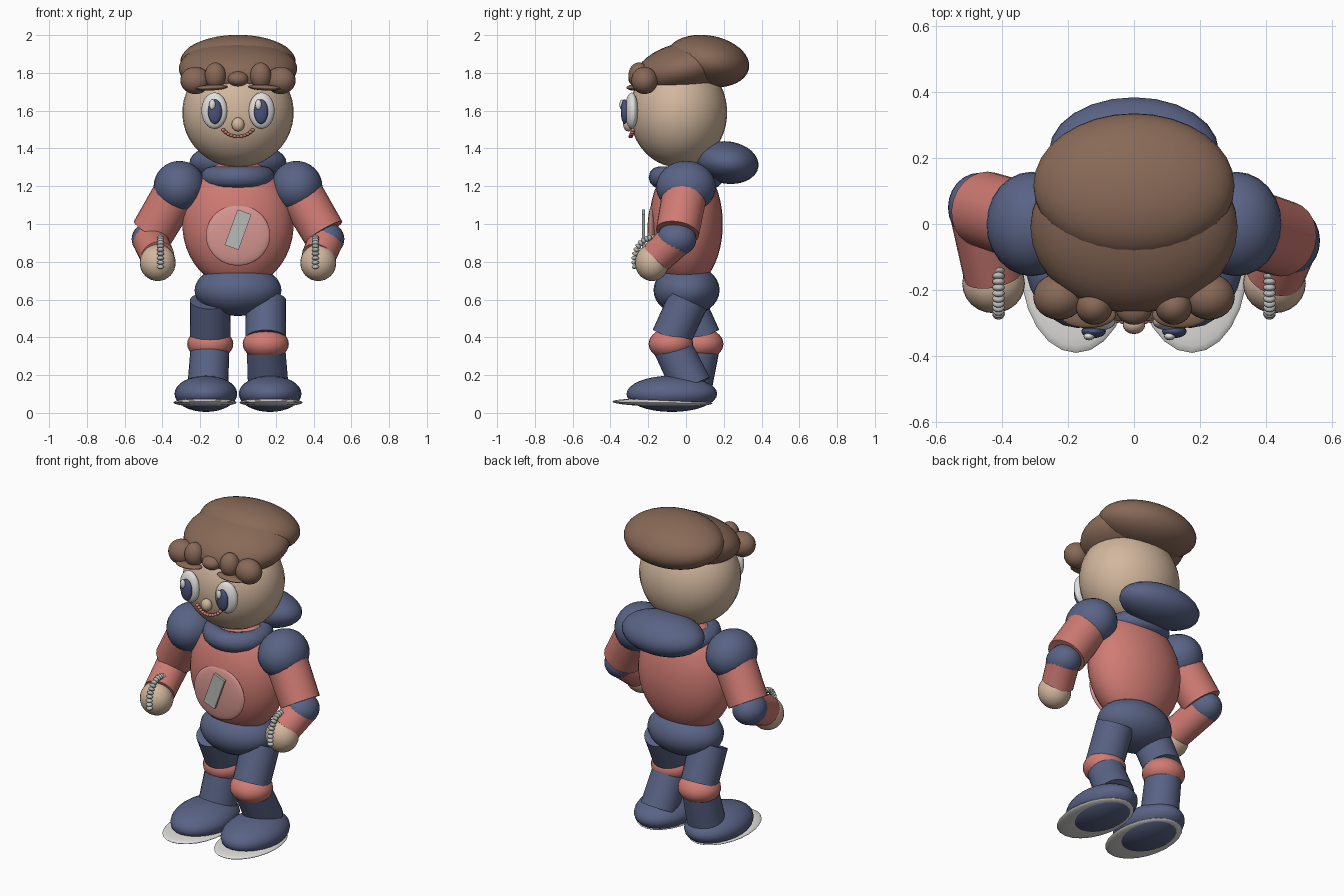
import bpy, bmesh, math
from mathutils import Vector, Matrix, Euler

if "Cube" in bpy.data.objects:
    bpy.data.objects.remove(bpy.data.objects["Cube"])


def mat(name, r, g, b):
    m = bpy.data.materials.new(name)
    lin = lambda c: ((c / 255 + 0.055) / 1.055) ** 2.4
    m.diffuse_color = (lin(r), lin(g), lin(b), 1)
    m.use_nodes = True
    m.node_tree.nodes["Principled BSDF"].inputs["Base Color"].default_value = m.diffuse_color
    return m


SKIN = mat("skin", 210, 183, 158)
HAIR = mat("brown hair", 136, 105, 87)
BLUE = mat("slate blue", 89, 99, 133)
RED = mat("coral red", 207, 123, 115)
PINK = mat("pale pink", 214, 150, 144)
WHITE = mat("off white", 224, 223, 220)
IRIS = mat("iris blue", 74, 83, 124)
SILVER = mat("silver", 186, 186, 183)


def finish(name, bm, m):
    me = bpy.data.meshes.new(name)
    bm.to_mesh(me)
    bm.free()
    me.materials.append(m)
    ob = bpy.data.objects.new(name, me)
    bpy.context.collection.objects.link(ob)
    return ob


def placed(loc, r, rot=(0, 0, 0)):
    e = Euler([math.radians(a) for a in rot])
    return Matrix.LocRotScale(Vector(loc), e, Vector(r))


def ball(name, loc, r, m, rot=(0, 0, 0), seg=24):
    bm = bmesh.new()
    bmesh.ops.create_uvsphere(bm, u_segments=seg, v_segments=seg * 2 // 3,
                              radius=1, matrix=placed(loc, r, rot))
    return finish(name, bm, m)


def tube(name, a, b, r1, r2, m):
    a, b = Vector(a), Vector(b)
    q = (b - a).to_track_quat('Z', 'Y')
    bm = bmesh.new()
    bmesh.ops.create_cone(bm, cap_ends=True, segments=24, radius1=r1, radius2=r2,
                          depth=(b - a).length,
                          matrix=Matrix.LocRotScale((a + b) / 2, q, None))
    return finish(name, bm, m)


def beads(name, points, r, m):
    bm = bmesh.new()
    for p, rot in points:
        bmesh.ops.create_uvsphere(bm, u_segments=12, v_segments=8, radius=1,
                                  matrix=placed(p, r, rot))
    return finish(name, bm, m)


# Body
ball("torso", (0, 0, 1.0), (0.295, 0.195, 0.34), RED, seg=32)
ball("pelvis", (0, 0.003, 0.65), (0.23, 0.175, 0.137), BLUE)
ball("belly_patch", (0, -0.18, 0.94), (0.17, 0.025, 0.16), PINK, seg=32)
bm = bmesh.new()
bmesh.ops.create_cube(bm, size=1, matrix=placed((0, -0.225, 0.97), (0.078, 0.016, 0.2), (0, 20, 0)))
finish("belly_bar", bm, SILVER)

# Collar ring, made by spinning a circle, and the hood behind it
bm = bmesh.new()
ring = bmesh.ops.create_circle(bm, segments=12, radius=0.058,
                               matrix=Matrix.Translation((0.14, 0, 1.247)) @ Matrix.Rotation(math.pi / 2, 4, 'X'))
bmesh.ops.spin(bm, geom=bm.verts[:] + bm.edges[:], axis=(0, 0, 1), cent=(0, 0, 0),
               angle=2 * math.pi, steps=28, use_merge=True)
bmesh.ops.remove_doubles(bm, verts=bm.verts[:], dist=0.0005)
bmesh.ops.recalc_face_normals(bm, faces=bm.faces[:])
finish("collar", bm, BLUE)
ball("hood", (0, 0.22, 1.325), (0.257, 0.165, 0.112), BLUE, (-8, 0, 0))

# Head and face
ball("head", (0, -0.04, 1.59), (0.295, 0.258, 0.29), SKIN, seg=32)
ball("nose", (0, -0.305, 1.527), (0.034, 0.028, 0.037), SKIN, seg=16)
mouth = []
for i in range(11):
    t = math.radians(-52 + 104 * i / 10)
    x = 0.098 * math.sin(t)
    mouth.append(((x, -0.293 + 2 * x * x, 1.553 - 0.09 * math.cos(t)), (0, 0, 0)))
beads("mouth", mouth, (0.011, 0.012, 0.009), RED)
for side, s in (("left", -1), ("right", 1)):
    ball(side + "_eye", (s * 0.125, -0.288, 1.6), (0.069, 0.034, 0.096), WHITE, (0, 0, s * 8))
    ball(side + "_iris", (s * 0.122, -0.325, 1.595), (0.037, 0.02, 0.065), IRIS)
    ball(side + "_eye_glint", (s * 0.122 - 0.014, -0.34, 1.632), (0.017, 0.012, 0.027), WHITE, seg=12)

# Hair cap and fringe
ball("hair_back", (0, 0.115, 1.862), (0.305, 0.222, 0.136), HAIR, (-10, 0, 0), seg=32)
ball("hair_top", (0, -0.01, 1.823), (0.314, 0.264, 0.138), HAIR, (13, 0, 0), seg=32)
ball("fringe_middle", (0, -0.255, 1.768), (0.055, 0.05, 0.04), HAIR)
for side, s in (("left", -1), ("right", 1)):
    ball(side + "_fringe_curl", (s * 0.227, -0.22, 1.76), (0.078, 0.07, 0.072), HAIR)
    ball(side + "_fringe_tuft", (s * 0.12, -0.25, 1.785), (0.056, 0.055, 0.07), HAIR)
    ball(side + "_brow", (s * 0.14, -0.275, 1.722), (0.085, 0.04, 0.015), HAIR, (0, s * 3, 0))

# Limbs: each side swings the opposite way, as in a walking pose
for side, s in (("left", -1), ("right", 1)):
    shoulder = (s * 0.31, 0, 1.197)
    elbow = (s * 0.468, -s * 0.05, 0.92)
    hand = Vector((s * 0.425, -0.18, 0.795))
    ball(side + "_shoulder", shoulder, (0.137, 0.158, 0.137), BLUE)
    tube(side + "_upper_arm", shoulder, (s * 0.453, -s * 0.045, 0.955), 0.12, 0.115, RED)
    ball(side + "_elbow", elbow, (0.095, 0.105, 0.09), BLUE)
    tube(side + "_forearm", elbow, (s * 0.425, -0.155, 0.825), 0.093, 0.09, RED)
    ball(side + "_hand", hand, (0.095, 0.09, 0.097), SKIN)

    # Beaded strap over the front of the hand
    strap = []
    for i in range(13):
        t = -15 + 130 * i / 12
        a = math.radians(t)
        strap.append((hand + Vector((-s * 0.015, -0.093 * math.cos(a), 0.01 + 0.122 * math.sin(a))),
                      (-t, 0, 0)))
    beads(side + "_hand_strap", strap, (0.019, 0.017, 0.011), SILVER)

    knee = (s * 0.147, -s * 0.08, 0.365)
    ankle = (s * 0.16, 0.03, 0.14)
    tube(side + "_thigh", (s * 0.147, s * 0.012, 0.595), (s * 0.147, -s * 0.08, 0.395), 0.108, 0.106, BLUE)
    ball(side + "_knee", knee, (0.122, 0.118, 0.085), RED)
    tube(side + "_shin", knee, ankle, 0.102, 0.108, BLUE)
    ball(side + "_shoe", (s * 0.17, -0.075, 0.101), (0.166, 0.24, 0.096), BLUE)
    ball(side + "_sole", (s * 0.175, -0.125, 0.055), (0.168, 0.265, 0.022), WHITE, (-1, 0, 0))

# Smooth shading that keeps the flat ends crisp
bpy.ops.object.select_all(action='SELECT')
bpy.context.view_layer.objects.active = bpy.data.objects["torso"]
bpy.ops.object.shade_smooth_by_angle(angle=math.radians(40))
